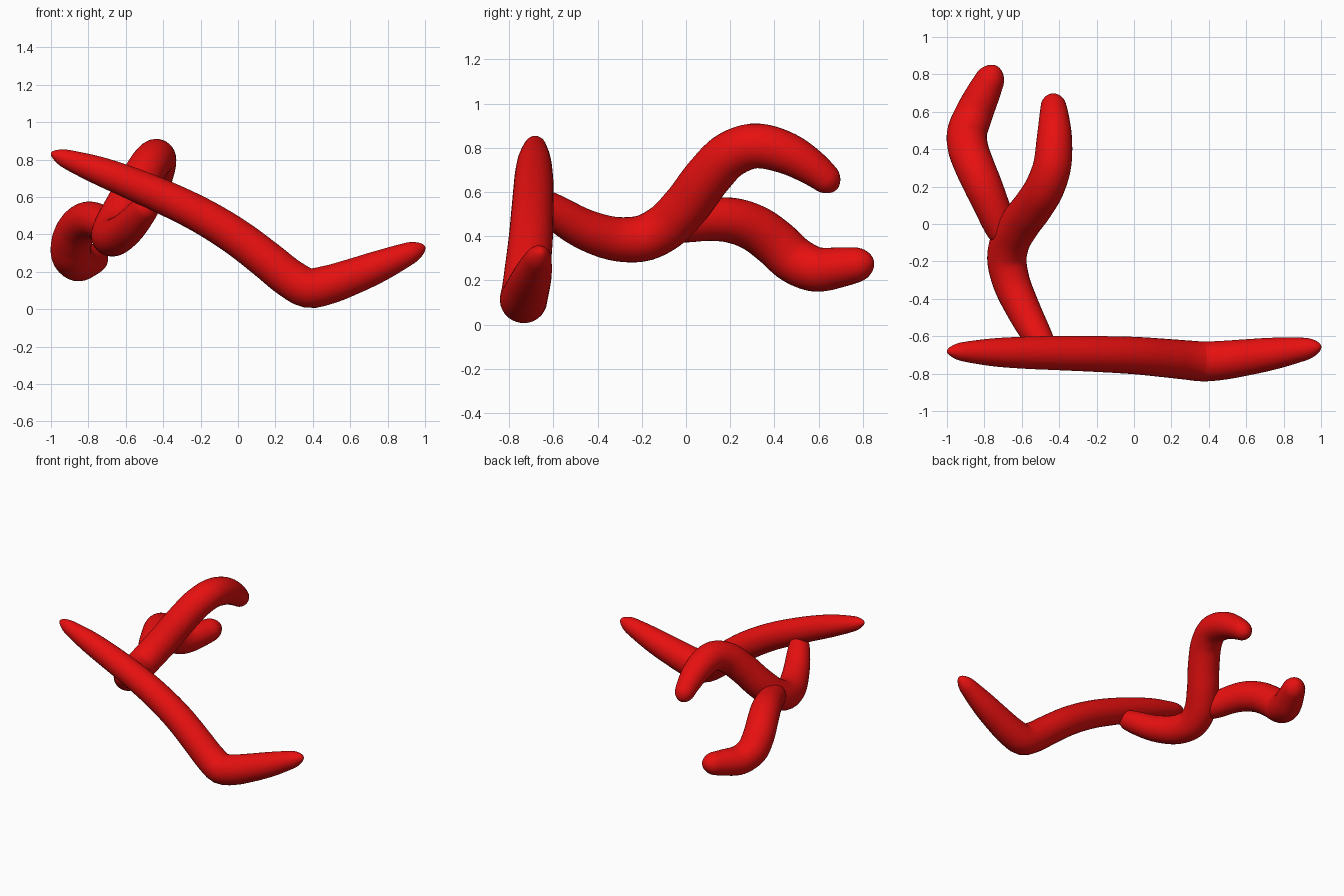
import bpy, bmesh, math
from mathutils import Vector

if "Cube" in bpy.data.objects:
    bpy.data.objects.remove(bpy.data.objects["Cube"])

SIDES, STEPS = 32, 8
red = bpy.data.materials.new("red")
red.diffuse_color = (0.8, 0.005, 0.005, 1)
red.use_nodes = True
red.node_tree.nodes["Principled BSDF"].inputs["Base Color"].default_value = red.diffuse_color


def spline(pts):
    """Smooth path through (x, y, z, radius) points."""
    p = [Vector(q) for q in pts]
    p = [2 * p[0] - p[1]] + p + [2 * p[-1] - p[-2]]
    out = []
    for i in range(1, len(p) - 2):
        a, b, c, d = p[i - 1:i + 3]
        # uneven spacing: tangents scaled to the chord lengths
        la, lb, lc = [max((v - u).xyz.length, 1e-4) for u, v in ((a, b), (b, c), (c, d))]
        mb = ((b - a) / la * lb + (c - b) / lb * la) / (la + lb) * lb
        mc = ((c - b) / lb * lc + (d - c) / lc * lb) / (lb + lc) * lb
        for k in range(STEPS):
            t = k / STEPS
            out.append(b * (2*t**3 - 3*t*t + 1) + mb * (t**3 - 2*t*t + t)
                       + c * (3*t*t - 2*t**3) + mc * (t**3 - t*t))
    return out + [p[-2]]


def with_round_ends(path, cap):
    """Resample densely near both ends and round the radius off there."""
    pos = [q.xyz for q in path]
    s = [0.0]
    for a, b in zip(pos, pos[1:]):
        s.append(s[-1] + (b - a).length)
    total = s[-1]
    near = [cap * (1 - math.cos(math.pi / 2 * k / 9)) for k in range(1, 10)]
    n = 60
    mid = [cap + (total - 2 * cap) * k / n for k in range(1, n)]
    rings = []
    for d in near + mid + [total - e for e in reversed(near)]:
        i = max(k for k in range(len(s) - 1) if s[k] <= d)
        q = path[i].lerp(path[i + 1], (d - s[i]) / (s[i + 1] - s[i]))
        e = min(d, total - d, cap) / cap
        rings.append((q.xyz, q.w * math.sqrt(1 - (1 - e) ** 2)))
    return pos[0], rings, pos[-1]


def tube(name, pts, cap):
    first, rings, last = with_round_ends(spline(pts), cap)
    bm = bmesh.new()
    centres = [first] + [c for c, r in rings] + [last]
    normal = Vector((0.13, 0.3, 1))
    loops = []
    for i, (c, r) in enumerate(rings):
        tan = (centres[i + 2] - centres[i]).normalized()
        normal = (normal - tan * normal.dot(tan)).normalized()
        side = tan.cross(normal)
        loops.append([bm.verts.new(c + r * (normal * math.cos(a) + side * math.sin(a)))
                      for a in (2 * math.pi * k / SIDES for k in range(SIDES))])
    for a, b in zip(loops, loops[1:]):
        for k in range(SIDES):
            j = (k + 1) % SIDES
            bm.faces.new((a[k], a[j], b[j], b[k]))
    for loop, tip in ((loops[0], first), (loops[-1], last)):
        v = bm.verts.new(tip)
        for k in range(SIDES):
            bm.faces.new((loop[k], loop[(k + 1) % SIDES], v))
    bmesh.ops.recalc_face_normals(bm, faces=bm.faces)
    for f in bm.faces:
        f.smooth = True
    me = bpy.data.meshes.new(name)
    bm.to_mesh(me)
    bm.free()
    me.materials.append(red)
    ob = bpy.data.objects.new(name, me)
    bpy.context.collection.objects.link(ob)


# Long bent bar across the front
tube("main_bar", [
    (-1.0, -0.68, 0.835, 0.035), (-0.9, -0.683, 0.797, 0.054), (-0.75, -0.686, 0.743, 0.075),
    (-0.6, -0.688, 0.685, 0.085), (-0.4, -0.69, 0.6, 0.092), (-0.2, -0.695, 0.503, 0.096),
    (0, -0.703, 0.38, 0.1), (0.17, -0.717, 0.25, 0.103), (0.28, -0.727, 0.163, 0.105),
    (0.375, -0.735, 0.113, 0.107), (0.48, -0.728, 0.13, 0.104), (0.6, -0.713, 0.17, 0.097),
    (0.75, -0.692, 0.228, 0.085), (0.9, -0.67, 0.292, 0.063), (1.0, -0.655, 0.335, 0.044)], 0.09)

# Wavy arm running back from the bar
tube("upper_arm", [
    (-0.46, -0.69, 0.575, 0.06), (-0.515, -0.6, 0.515, 0.078), (-0.595, -0.45, 0.428, 0.092),
    (-0.662, -0.29, 0.385, 0.101), (-0.68, -0.19, 0.392, 0.105), (-0.665, -0.1, 0.437, 0.107),
    (-0.61, 0, 0.537, 0.108), (-0.535, 0.1, 0.67, 0.107), (-0.475, 0.2, 0.77, 0.105),
    (-0.44, 0.3, 0.808, 0.102), (-0.426, 0.45, 0.778, 0.095), (-0.427, 0.57, 0.71, 0.08),
    (-0.435, 0.685, 0.615, 0.057)], 0.065)

# Lower arm branching from the wavy arm
tube("lower_arm", [
    (-0.67, -0.11, 0.45, 0.07), (-0.72, 0, 0.46, 0.088), (-0.762, 0.1, 0.474, 0.095),
    (-0.805, 0.2, 0.473, 0.102), (-0.853, 0.31, 0.437, 0.106), (-0.888, 0.41, 0.365, 0.108),
    (-0.892, 0.49, 0.293, 0.107), (-0.86, 0.58, 0.252, 0.102), (-0.805, 0.7, 0.26, 0.09),
    (-0.735, 0.845, 0.285, 0.067)], 0.08)
